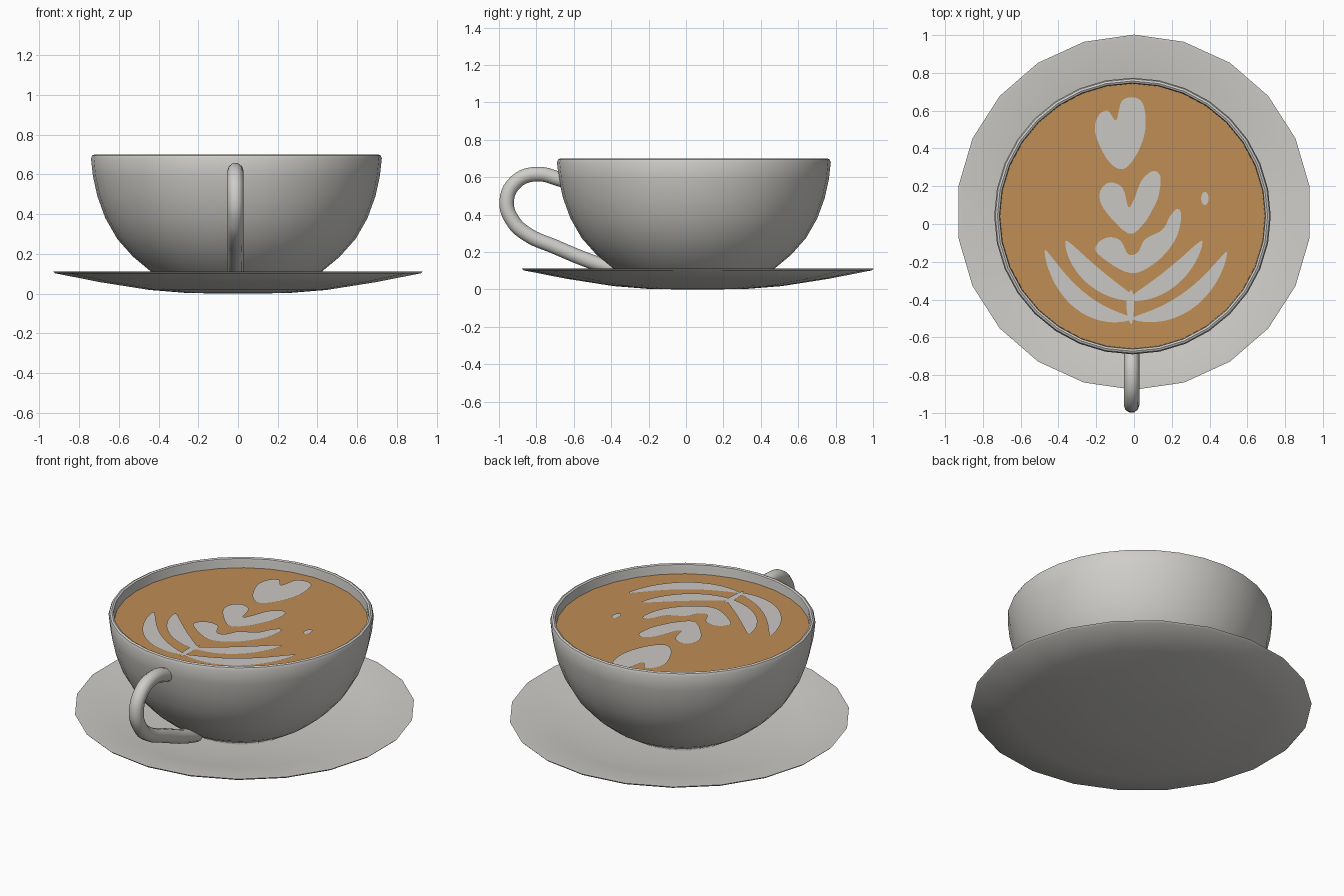
import bpy
import bmesh
from math import sin, cos, pi, radians
from mathutils import Vector

default_cube = bpy.data.objects.get("Cube")
if default_cube:
    bpy.data.objects.remove(default_cube, do_unlink=True)

COFFEE_Z = 0.64
CUP_CENTRE = Vector((-0.008, 0.042, 0))
SAUCER_CENTRE = Vector((0, 0.0625, 0))


def make_material(name, colour):
    mat = bpy.data.materials.new(name)
    mat.use_nodes = True
    mat.diffuse_color = (*colour, 1)
    mat.node_tree.nodes["Principled BSDF"].inputs["Base Color"].default_value = (*colour, 1)
    return mat


ceramic = make_material("white ceramic", (0.62, 0.61, 0.58))
coffee = make_material("milky coffee", (0.52, 0.27, 0.09))
foam = make_material("milk foam", (0.59, 0.57, 0.54))


def finish(obj, mat, angle=40):
    """Give the part its colour and smooth its rounded faces."""
    obj.data.materials.append(mat)
    bpy.ops.object.select_all(action="DESELECT")
    obj.select_set(True)
    bpy.context.view_layer.objects.active = obj
    bpy.ops.object.shade_smooth_by_angle(angle=radians(angle))
    return obj


def add_object(name, bm):
    mesh = bpy.data.meshes.new(name)
    bm.to_mesh(mesh)
    bm.free()
    obj = bpy.data.objects.new(name, mesh)
    bpy.context.collection.objects.link(obj)
    return obj


def lathe(name, profile, sides, centre, mat):
    """Spin a (radius, height) profile about the vertical axis."""
    bm = bmesh.new()
    verts = [bm.verts.new((0, r, z)) for r, z in profile]
    edges = [bm.edges.new(pair) for pair in zip(verts, verts[1:])]
    bmesh.ops.spin(bm, geom=verts + edges, cent=(0, 0, 0), axis=(0, 0, 1),
                   angle=2 * pi, steps=sides, use_duplicate=False)
    bmesh.ops.remove_doubles(bm, verts=bm.verts, dist=0.0005)
    bmesh.ops.recalc_face_normals(bm, faces=bm.faces)
    obj = add_object(name, bm)
    obj.location = centre
    return finish(obj, mat)


def smooth_loop(points, steps=5):
    """Closed rounded outline running through the points."""
    pts = [Vector(p) for p in points]
    n = len(pts)
    loop = []
    for i in range(n):
        a, b, c, d = (pts[(i + k - 1) % n] for k in range(4))
        for s in range(steps):
            t = s / steps
            loop.append(b + (c - a) * t / 2 + (2 * a - 5 * b + 4 * c - d) * t ** 2 / 2
                        + (3 * b - a - 3 * c + d) * t ** 3 / 2)
    return loop


def leaf_loop(start, middle, end, width, steps=20):
    """Tapered, bent stroke through three points, fuller near its middle."""
    start, middle, end = Vector(start), Vector(middle), Vector(end)
    control = 2 * middle - (start + end) / 2
    left, right = [], []
    for i in range(steps + 1):
        t = i / steps
        point = start * (1 - t) ** 2 + control * 2 * t * (1 - t) + end * t * t
        along = ((control - start) * (1 - t) + (end - control) * t).normalized()
        half = width / 2 * max(sin(pi * t), 0.02) ** 0.6
        side = Vector((-along.y, along.x)) * half
        left.append(point + side)
        right.append(point - side)
    return left + right[::-1]


def foam_plate(name, loop):
    """Flat piece of foam just above the coffee."""
    bm = bmesh.new()
    face = bm.faces.new([bm.verts.new((p.x, p.y, COFFEE_Z + 0.004)) for p in loop])
    face.normal_update()
    if face.normal.z < 0:
        face.normal_flip()
    bmesh.ops.triangulate(bm, faces=bm.faces)
    return finish(add_object(name, bm), foam)


# Saucer: a thin shallow dish
lathe("saucer", [(0, 0), (0.25, 0.002), (0.45, 0.018), (0.7, 0.057), (0.93, 0.102),
                 (0.94, 0.112), (0.92, 0.112), (0.7, 0.07), (0.45, 0.032), (0, 0.015)],
      22, SAUCER_CENTRE, ceramic)

# Cup: round bowl with a lipped rim and an inner wall
lathe("cup", [(0, 0.03), (0.3, 0.03), (0.43, 0.11), (0.52, 0.185), (0.6, 0.275),
              (0.66, 0.38), (0.7, 0.49), (0.722, 0.59), (0.732, 0.68), (0.726, 0.695),
              (0.715, 0.7), (0.705, 0.695), (0.702, 0.68), (0.7, 0.6), (0.65, 0.42),
              (0.55, 0.25), (0.3, 0.08), (0, 0.07)], 32, CUP_CENTRE, ceramic)

# Coffee surface
lathe("coffee_surface", [(0, COFFEE_Z), (0.703, COFFEE_Z)], 32, CUP_CENTRE, coffee)

# Handle: round tube bent into a loop
curve = bpy.data.curves.new("handle", "CURVE")
curve.dimensions = "3D"
curve.bevel_depth = 0.041
curve.bevel_resolution = 3
curve.resolution_u = 5
curve.use_fill_caps = True
path = [(-0.66, 0.585), (-0.8, 0.617), (-0.91, 0.575), (-0.959, 0.47),
        (-0.925, 0.365), (-0.85, 0.295), (-0.7, 0.228), (-0.51, 0.15), (-0.38, 0.11)]
spline = curve.splines.new("BEZIER")
spline.bezier_points.add(len(path) - 1)
for knot, (y, z) in zip(spline.bezier_points, path):
    knot.co = (-0.013, y, z)
    knot.handle_left_type = knot.handle_right_type = "AUTO"
handle = bpy.data.objects.new("handle", curve)
bpy.context.collection.objects.link(handle)
bpy.context.view_layer.objects.active = handle
bpy.ops.object.select_all(action="DESELECT")
handle.select_set(True)
bpy.ops.object.convert(target="MESH")
handle = bpy.context.view_layer.objects.active
handle.data.materials.clear()
finish(handle, ceramic, 60)

# Foam hearts, from the back of the cup to the front
foam_plate("back_heart", smooth_loop([
    (-.06, .29), (.015, .37), (.06, .5), (.05, .63), (0, .67), (-.065, .65), (-.095, .55),
    (-.14, .6), (-.19, .57), (-.205, .48), (-.14, .34)]))
foam_plate("middle_heart", smooth_loop([
    (-.03, -.05), (.05, 0), (.1, .08), (.13, .15), (.14, .25), (.1, .28), (.04, .23),
    (0, .13), (-.03, .09), (-.06, .19), (-.13, .22), (-.18, .17), (-.16, .08)]))
foam_plate("front_heart", smooth_loop([
    (-.02, -.26), (.12, -.2), (.22, -.08), (.25, .04), (.23, .08), (.19, .04), (.15, -.03),
    (.06, -.08), (.02, -.15), (-.03, -.16), (-.07, -.09), (-.13, -.07), (-.19, -.1),
    (-.19, -.16)]))

# Foam leaves, fanning from a short stem
foam_plate("left_inner_leaf", leaf_loop((-.36, -.09), (-.21, -.28), (.01, -.4), .1))
foam_plate("right_inner_leaf", leaf_loop((.36, -.09), (.19, -.29), (-.03, -.4), .095))
foam_plate("left_outer_leaf", leaf_loop((-.47, -.14), (-.28, -.41), (-.01, -.5), .095))
foam_plate("right_outer_leaf", leaf_loop((.49, -.15), (.28, -.41), (-.01, -.5), .095))
foam_plate("stem", leaf_loop((-.015, -.35), (-.02, -.43), (-.015, -.53), .04))

# Stray foam drop
foam_plate("foam_drop", [Vector((.375 + .02 * cos(a * pi / 8), .135 + .035 * sin(a * pi / 8)))
                         for a in range(16)])
